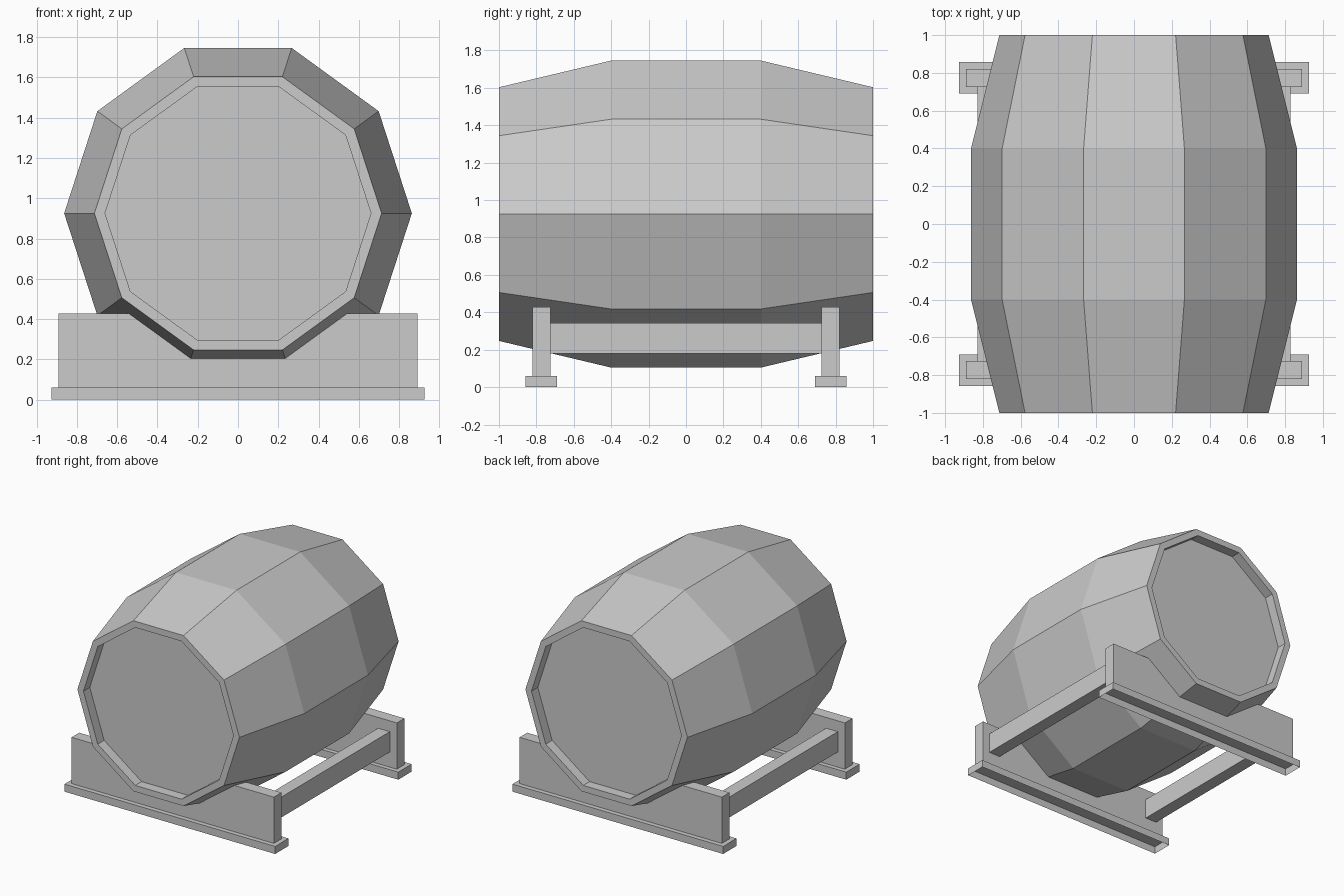
import bpy, bmesh, math
from mathutils import Vector

default = bpy.data.objects.get("Cube")
if default:
    bpy.data.objects.remove(default)

grey = bpy.data.materials.new("light_grey")
grey.use_nodes = True
colour = (0.6, 0.6, 0.6, 1)
grey.diffuse_color = colour
grey.node_tree.nodes["Principled BSDF"].inputs["Base Color"].default_value = colour

SIDES = 10
AXIS_Z = 0.925


def finish(name, bm):
    bmesh.ops.recalc_face_normals(bm, faces=bm.faces)
    mesh = bpy.data.meshes.new(name)
    bm.to_mesh(mesh)
    bm.free()
    mesh.materials.append(grey)
    obj = bpy.data.objects.new(name, mesh)
    bpy.context.collection.objects.link(obj)
    return obj


def ring_point(radius, i, y):
    a = math.tau * i / SIDES
    return Vector((radius * math.cos(a), y, AXIS_Z + radius * math.sin(a)))


def box(name, low, high, open_bottom=False):
    bm = bmesh.new()
    bmesh.ops.create_cube(bm, size=1)
    low, high = Vector(low), Vector(high)
    for v in bm.verts:
        v.co = (low + high) / 2 + v.co * (high - low)
    obj_bm = bm
    if open_bottom:
        bottom = min(bm.faces, key=lambda f: f.calc_center_median().z)
        bmesh.ops.delete(obj_bm, geom=[bottom], context="FACES_ONLY")
    return finish(name, obj_bm)


def barrel():
    # (radius, y) profile: recessed head, rim, belly, rim, recessed head
    half = [(0.66, -0.92), (0.66, -1), (0.713, -1), (0.863, -0.4)]
    profile = half + [(r, -y) for r, y in reversed(half)]
    bm = bmesh.new()
    rings = [[bm.verts.new(ring_point(r, i, y)) for i in range(SIDES)]
             for r, y in profile]
    for a, b in zip(rings, rings[1:]):
        for i in range(SIDES):
            j = (i + 1) % SIDES
            bm.faces.new((a[i], a[j], b[j], b[i]))
    bm.faces.new(rings[0])
    bm.faces.new(rings[-1])
    return finish("barrel", bm)


def cradle(name, y0, y1):
    # Upright plate whose top notch follows the barrel underside
    w, bottom, top, r = 0.89, 0.06, 0.428, 0.75
    upper, lower = ring_point(r, -1, 0), ring_point(r, -2, 0)
    t = (top - lower.z) / (upper.z - lower.z)
    notch = lower.lerp(upper, t).x
    right = [(w, bottom), (w, top), (notch, top), (lower.x, lower.z)]
    outline = right + [(-x, z) for x, z in reversed(right)]
    bm = bmesh.new()
    face = bm.faces.new([bm.verts.new((x, y0, z)) for x, z in outline])
    moved = bmesh.ops.extrude_face_region(bm, geom=[face])["geom"]
    bmesh.ops.translate(bm, vec=(0, y1 - y0, 0),
                        verts=[v for v in moved if isinstance(v, bmesh.types.BMVert)])
    return finish(name, bm)


barrel()

# Stand: a cradle plate on a hollow foot at each end
for end, s in (("front", -1), ("back", 1)):
    y0, y1 = sorted((s * 0.725, s * 0.82))
    cradle(end + "_cradle", y0, y1)
    f0, f1 = sorted((s * 0.69, s * 0.857))
    box(end + "_foot", (-0.927, f0, 0), (0.927, f1, 0.06), open_bottom=True)

# Long rails joining the two cradles
for side, s in (("right", -1), ("left", 1)):
    x0, x1 = sorted((s * 0.725, s * 0.828))
    box(side + "_rail", (x0, -0.725, 0.18), (x1, 0.725, 0.342))
